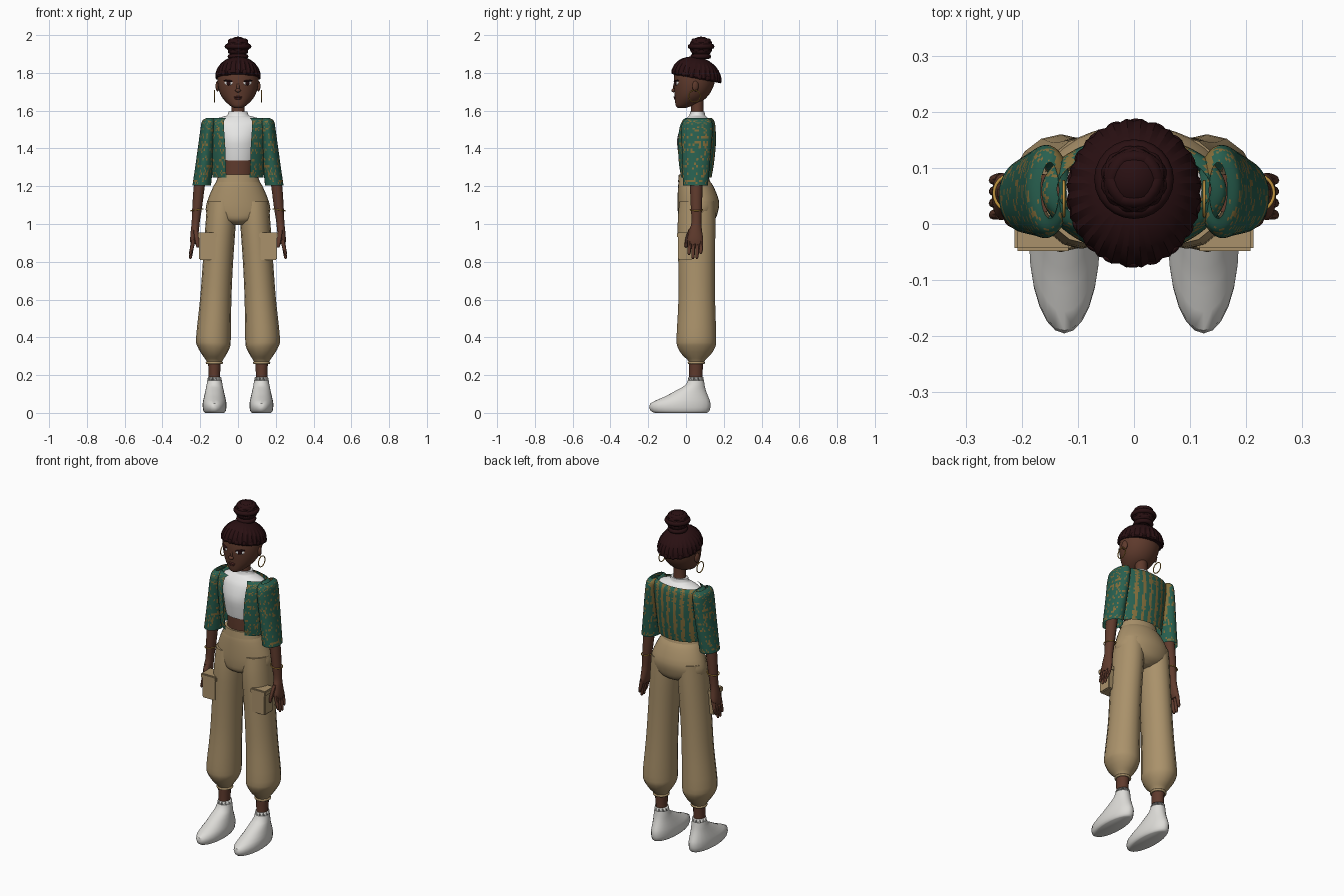
import bpy, bmesh, math, random
from mathutils import Matrix, Vector

if "Cube" in bpy.data.objects:
    bpy.data.objects.remove(bpy.data.objects["Cube"])

random.seed(4)


def material(name, r, g, b):
    m = bpy.data.materials.new(name)
    m.diffuse_color = (r, g, b, 1)
    m.use_nodes = True
    m.node_tree.nodes["Principled BSDF"].inputs["Base Color"].default_value = m.diffuse_color
    return m


SKIN = material("brown skin", 0.115, 0.043, 0.026)
HAIR = material("dark hair", 0.022, 0.005, 0.006)
TEAL = material("teal cloth", 0.021, 0.115, 0.078)
OCHRE = material("ochre weave", 0.22, 0.15, 0.042)
WHITE = material("white cloth", 0.82, 0.82, 0.81)
SHOE = material("off white shoe", 0.72, 0.71, 0.68)
KHAKI = material("khaki cloth", 0.40, 0.285, 0.145)
GOLD = material("gold", 0.55, 0.30, 0.05)
LIPS = material("dark lips", 0.10, 0.026, 0.022)


def finish(bm, name, mats, mirror=False, angle=45):
    bmesh.ops.recalc_face_normals(bm, faces=bm.faces)
    mesh = bpy.data.meshes.new(name)
    bm.to_mesh(mesh)
    bm.free()
    ob = bpy.data.objects.new(name, mesh)
    bpy.context.collection.objects.link(ob)
    for m in mats:
        mesh.materials.append(m)
    bpy.ops.object.select_all(action='DESELECT')
    ob.select_set(True)
    bpy.context.view_layer.objects.active = ob
    bpy.ops.object.shade_smooth_by_angle(angle=math.radians(angle))
    if mirror:
        ob.modifiers.new("mirror", 'MIRROR').use_mirror_merge = False
    return ob


def smooth_rings(rings, sub):
    """Catmull-Rom interpolation between the given rings."""
    out = []
    for i in range(len(rings) - 1):
        p = [rings[max(0, min(len(rings) - 1, i + k))] for k in (-1, 0, 1, 2)]
        for s in range(sub):
            t = s / sub
            out.append([0.5 * (2 * b + (c - a) * t + (2 * a - 5 * b + 4 * c - d) * t * t
                               + (3 * b - a - 3 * c + d) * t ** 3) for a, b, c, d in zip(*p)])
    return out + [list(rings[-1])]


def loft(name, rings, mats, n=20, sub=3, gap=0, caps=True, ridge=0, mirror=False,
         rule=None, edit=None, angle=45):
    """Skin through ellipses (z, cx, cy, rx, ry); gap leaves a front opening in degrees."""
    bm = bmesh.new()
    rows = []
    for z, cx, cy, rx, ry in smooth_rings(rings, sub):
        row = []
        for k in range(n):
            span = 360 - 2 * gap
            a = math.radians(-90 + gap + span * k / (n - 1 if gap else n))
            f = 1 + (ridge if k % 2 else -ridge)
            row.append(bm.verts.new((cx + rx * f * math.cos(a), cy + ry * f * math.sin(a), z)))
        rows.append(row)
    for a, b in zip(rows, rows[1:]):
        for k in range(n - 1 if gap else n):
            j = (k + 1) % n
            bm.faces.new((a[k], a[j], b[j], b[k]))
    if caps and not gap:
        bm.faces.new(rows[0])
        bm.faces.new(rows[-1])
    if edit:
        edit(rows)
    if rule:
        for f in bm.faces:
            f.material_index = rule(f.calc_center_median())
    return finish(bm, name, mats, mirror, angle)


def span(rings, cx=0):
    """Rings given as (z, front y, back y, half width)."""
    return [(z, cx, (a + b) / 2, rx, (b - a) / 2) for z, a, b, rx in rings]


def ball(name, loc, size, mat, turn=0, tilt=0, mirror=False):
    bm = bmesh.new()
    mtx = (Matrix.Translation(loc) @ Matrix.Rotation(math.radians(turn), 4, 'Z')
           @ Matrix.Rotation(math.radians(tilt), 4, 'Y') @ Matrix.Diagonal((*size, 1)))
    bmesh.ops.create_uvsphere(bm, u_segments=16, v_segments=10, radius=1, matrix=mtx)
    return finish(bm, name, [mat], mirror)


def hoop(name, loc, major, minor, mat, rot=(0, 0, 0), mirror=False):
    bpy.ops.mesh.primitive_torus_add(location=loc, rotation=rot, major_radius=major,
                                     minor_radius=minor, major_segments=24, minor_segments=8)
    ob = bpy.context.object
    ob.name = name
    bpy.context.view_layer.update()
    ob.data.transform(ob.matrix_world)
    ob.matrix_world = Matrix()
    ob.data.materials.append(mat)
    bpy.ops.object.shade_smooth_by_angle(angle=1)
    if mirror:
        ob.modifiers.new("mirror", 'MIRROR').use_mirror_merge = False


def box(name, lo, hi, mat):
    bm = bmesh.new()
    lo, hi = Vector(lo), Vector(hi)
    bmesh.ops.create_cube(bm, size=1, matrix=Matrix.Translation((lo + hi) / 2)
                          @ Matrix.Diagonal((*(hi - lo), 1)))
    bmesh.ops.bevel(bm, geom=bm.edges[:], offset=0.005, segments=2, affect='EDGES')
    return finish(bm, name, [mat], True)


# Shoes with a ragged sock edge, and ankles
def ragged(rows):
    for v in rows[-1][::2]:
        v.co.z -= 0.035


loft("shoe", span([(0, -.165, .11, .05), (.012, -.188, .125, .06), (.05, -.19, .13, .063),
                   (.085, -.115, .118, .056), (.12, -.05, .105, .048), (.15, .0, .098, .042),
                   (.19, .012, .093, .036)], .124),
     [SHOE], n=24, sub=2, mirror=True, edit=ragged)
loft("ankle", [(.12, .125, .05, .033, .037), (.2, .125, .051, .031, .036),
               (.29, .125, .054, .036, .039)], [SKIN], n=14, mirror=True)

# Trousers: ballooned legs, hips, cuffs, cargo pockets
loft("trouser_leg", [(.262, .125, .055, .036, .038), (.28, .125, .055, .045, .047),
                     (.31, .126, .055, .065, .077), (.35, .128, .055, .086, .1),
                     (.4, .13, .055, .092, .105), (.6, .118, .057, .083, .097),
                     (.8, .106, .056, .08, .097), (1.0, .092, .056, .08, .1),
                     (1.12, .085, .06, .078, .095)], [KHAKI], n=16, mirror=True)
loft("trouser_hips", span([(.995, .0, .11, .04), (1.02, -.035, .15, .12), (1.06, -.043, .168, .168),
                           (1.12, -.045, .175, .163), (1.2, -.042, .145, .13),
                           (1.235, -.037, .12, .107), (1.26, -.035, .115, .1)]), [KHAKI], n=28)
loft("waistband", span([(1.222, -.042, .128, .116), (1.262, -.038, .118, .103)]), [KHAKI], n=28, sub=1)
hoop("trouser_cuff", (.125, .055, .265), .039, .007, KHAKI, mirror=True)
box("cargo_pocket", (.117, -.043, .81), (.207, .035, .94), KHAKI)
box("pocket_flap", (.112, -.048, .925), (.213, .04, .955), KHAKI)

# Torso: midriff and cropped top with a high collar
loft("midriff", span([(1.2, -.025, .1, .085), (1.28, -.028, .1, .083), (1.36, -.028, .105, .088)]), [SKIN])
loft("cropped_top", span([(1.335, -.035, .112, .092), (1.38, -.042, .12, .1), (1.45, -.047, .13, .112),
                          (1.52, -.025, .13, .132), (1.55, -.005, .125, .128),
                          (1.567, .01, .11, .085), (1.575, .018, .102, .058),
                          (1.595, .022, .098, .05)]), [WHITE], n=28)


# Open woven jacket, ochre stripes on the back and flecks elsewhere
def weave(c):
    if c.y > .09 and abs(c.x) < .14:
        return int(math.sin(c.x * 150 + random.uniform(-.7, .7)) > .25)
    return int(random.random() < .2 + .16 * math.sin(c.z * 160))


loft("jacket_body", [(1.245, 0, .05, .135, .085), (1.32, 0, .05, .142, .098),
                     (1.42, 0, .052, .15, .106), (1.5, 0, .055, .162, .102),
                     (1.545, 0, .06, .163, .09), (1.562, 0, .062, .137, .072)],
     [TEAL, OCHRE], n=90, sub=8, gap=27, rule=weave)
loft("jacket_sleeve", [(1.205, .192, .05, .049, .066), (1.3, .18, .053, .047, .072),
                       (1.4, .168, .056, .045, .078), (1.5, .157, .058, .042, .083),
                       (1.545, .152, .06, .038, .075), (1.562, .15, .06, .016, .05)],
     [TEAL, OCHRE], n=44, sub=8, caps=False, mirror=True, rule=weave)

# Arms, palms, fingers, bracelets
loft("arm", [(1.5, .16, .055, .028, .034), (1.3, .19, .053, .031, .034), (1.2, .205, .054, .03, .033),
             (1.1, .215, .055, .027, .03), (1.01, .224, .055, .022, .026),
             (.97, .228, .051, .022, .033), (.92, .234, .049, .02, .042),
             (.895, .238, .049, .014, .038)], [SKIN], n=14, mirror=True)
for i, (y, tip) in enumerate(((.018, .835), (.039, .815), (.06, .815), (.08, .84))):
    loft(f"finger_{i + 1}", [(.915, .236, y, .012, .011), (.87, .245, y, .01, .01),
                             (tip + .01, .251, y - .002, .008, .008), (tip, .252, y - .002, .003, .003)],
         [SKIN], n=8, sub=2, mirror=True)
loft("thumb", [(.975, .226, .028, .013, .013), (.93, .22, .01, .013, .012),
               (.885, .214, .001, .009, .009), (.875, .213, .0, .004, .004)],
     [SKIN], n=8, sub=2, mirror=True)
hoop("bracelet", (.217, .055, 1.075), .033, .003, GOLD, (0, .15, 0), True)

# Neck, head, ears
loft("neck", span([(1.55, .022, .1, .042), (1.6, .027, .092, .035), (1.7, .025, .095, .036)]), [SKIN], n=16)
loft("head", span([(1.615, -.045, .0, .02), (1.625, -.054, .03, .04), (1.65, -.058, .085, .068),
                   (1.68, -.06, .118, .09), (1.72, -.063, .142, .104), (1.77, -.064, .156, .109),
                   (1.82, -.055, .155, .1), (1.86, -.02, .12, .065)]), [SKIN], n=32)
ball("ear", (.108, .05, 1.73), (.01, .018, .028), SKIN, turn=20, mirror=True)
hoop("hoop_earring", (.125, .045, 1.677), .031, .0028, GOLD, (0, math.pi / 2, 0), True)

# Face
ball("nose_bridge", (0, -.06, 1.725), (.008, .008, .025), SKIN)
ball("nose", (0, -.066, 1.707), (.015, .012, .01), SKIN)
ball("upper_lip", (0, -.058, 1.672), (.022, .008, .005), LIPS)
ball("lower_lip", (0, -.057, 1.664), (.018, .008, .006), LIPS)
ball("eye_white", (.05, -.0515, 1.747), (.024, .004, .012), WHITE, 28, 0, True)
ball("iris", (.05, -.053, 1.747), (.013, .005, .013), HAIR, 28, 0, True)
ball("eyelash", (.052, -.052, 1.758), (.028, .006, .005), HAIR, 28, -6, True)
ball("eyebrow", (.054, -.047, 1.793), (.03, .006, .006), HAIR, 30, 4, True)


# Braided hair cap, lower at the back
def tilt_back(rows):
    for row in rows:
        for v in row:
            v.co.z -= .19 * (v.co.y - .055)


cap = [(1.77, 0, .055, .112, .122)]
for i in range(9):
    a = math.radians(i * 10.5)
    cap.append((1.778 + .108 * math.sin(a), 0, .055 + .01 * math.sin(a),
                .119 * math.cos(a), .131 * math.cos(a)))
loft("hair_cap", cap, [HAIR], n=56, sub=1, ridge=.018, edit=tilt_back, angle=20)
# Loose braid ends along the hem
for i in range(18):
    a = math.radians(i * 20 + 8)
    y = .055 + .127 * math.sin(a)
    ball(f"braid_end_{i + 1}", (.115 * math.cos(a), y, 1.782 - .19 * (y - .055)),
         (.006, .013, .013), HAIR, math.degrees(a))

# Knotted bun
ball("bun_core", (0, .08, 1.94), (.056, .058, .052), HAIR)
hoop("bun_base", (0, .078, 1.887), .042, .013, HAIR)
for i in range(6):
    hoop(f"bun_braid_{i + 1}", (0, .08, 1.94), .048, .014, HAIR,
         (math.radians(38), 0, math.radians(i * 60)))
hoop("bun_middle_braid", (0, .08, 1.94), .057, .014, HAIR)
